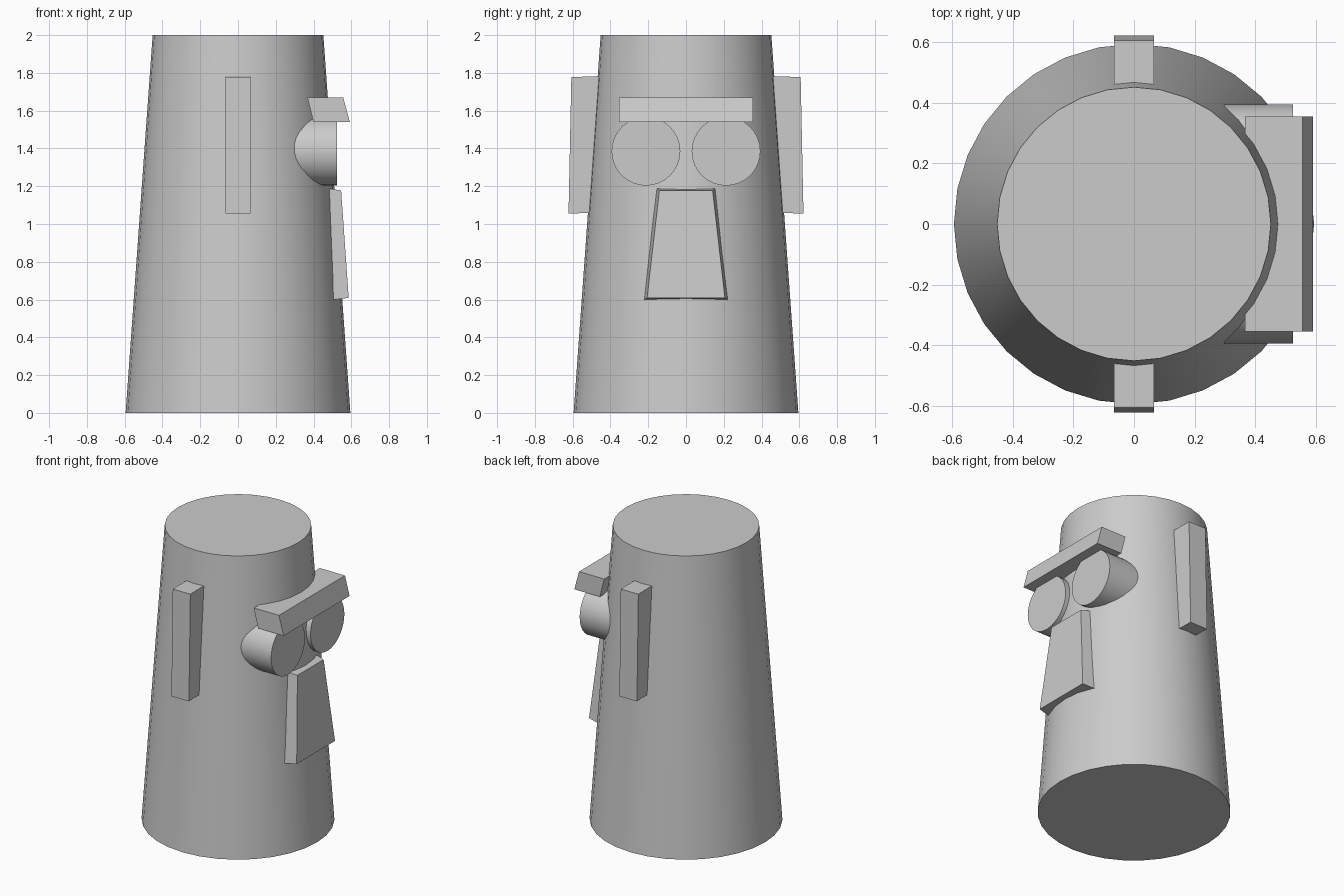
import bpy, math

if "Cube" in bpy.data.objects:
    bpy.data.objects.remove(bpy.data.objects["Cube"])


def smooth(obj):
    bpy.ops.object.select_all(action='DESELECT')
    obj.select_set(True)
    bpy.context.view_layer.objects.active = obj
    bpy.ops.object.shade_smooth_by_angle(angle=math.radians(30))


def block(name, a, b):
    # closed six-sided block joining two matching quads
    n = 4
    faces = [(3, 2, 1, 0), (4, 5, 6, 7)]
    faces += [(i, (i + 1) % n, (i + 1) % n + n, i + n) for i in range(n)]
    mesh = bpy.data.meshes.new(name)
    mesh.from_pydata(a + b, [], faces)
    obj = bpy.data.objects.new(name, mesh)
    bpy.context.collection.objects.link(obj)
    bpy.context.view_layer.objects.active = obj
    obj.select_set(True)
    bpy.ops.object.mode_set(mode='EDIT')
    bpy.ops.mesh.select_all(action='SELECT')
    bpy.ops.mesh.normals_make_consistent(inside=False)
    bpy.ops.object.mode_set(mode='OBJECT')
    obj.select_set(False)
    return obj


# tapered body
bpy.ops.mesh.primitive_cone_add(vertices=32, radius1=0.595, radius2=0.452, depth=2,
                                location=(0, 0, 1))
body = bpy.context.object
body.name = "body"
smooth(body)

for s, side in ((-1, "near"), (1, "far")):
    # eye: cylinder sunk into the body, facing +x
    bpy.ops.mesh.primitive_cylinder_add(vertices=32, radius=0.182, depth=0.325,
                                        location=(0.3625, s * 0.212, 1.385),
                                        rotation=(0, math.pi / 2, 0))
    eye = bpy.context.object
    eye.name = "eye_" + side
    smooth(eye)

    # ear: slim bar leaning with the body side
    def ear_end(x):
        return [(x, s * 0.42, 1.062), (x, s * 0.622, 1.055),
                (x, s * 0.607, 1.779), (x, s * 0.405, 1.781)]
    block("ear_" + side, ear_end(-0.066), ear_end(0.066))


# brow: sheared bar above the eyes
def brow_end(y):
    return [(0.40, y, 1.54), (0.592, y, 1.54), (0.557, y, 1.67), (0.367, y, 1.67)]


block("brow", brow_end(-0.355), brow_end(0.355))


# nose: tapered wedge, wider at the bottom and towards the body
def nose_face(xt, xb, wt, wb, zt, zb):
    return [(xb, -wb, zb), (xb, wb, zb), (xt, wt, zt), (xt, -wt, zt)]


block("nose", nose_face(0.44, 0.46, 0.163, 0.229, 1.195, 0.593),
      nose_face(0.546, 0.586, 0.141, 0.206, 1.177, 0.609))
